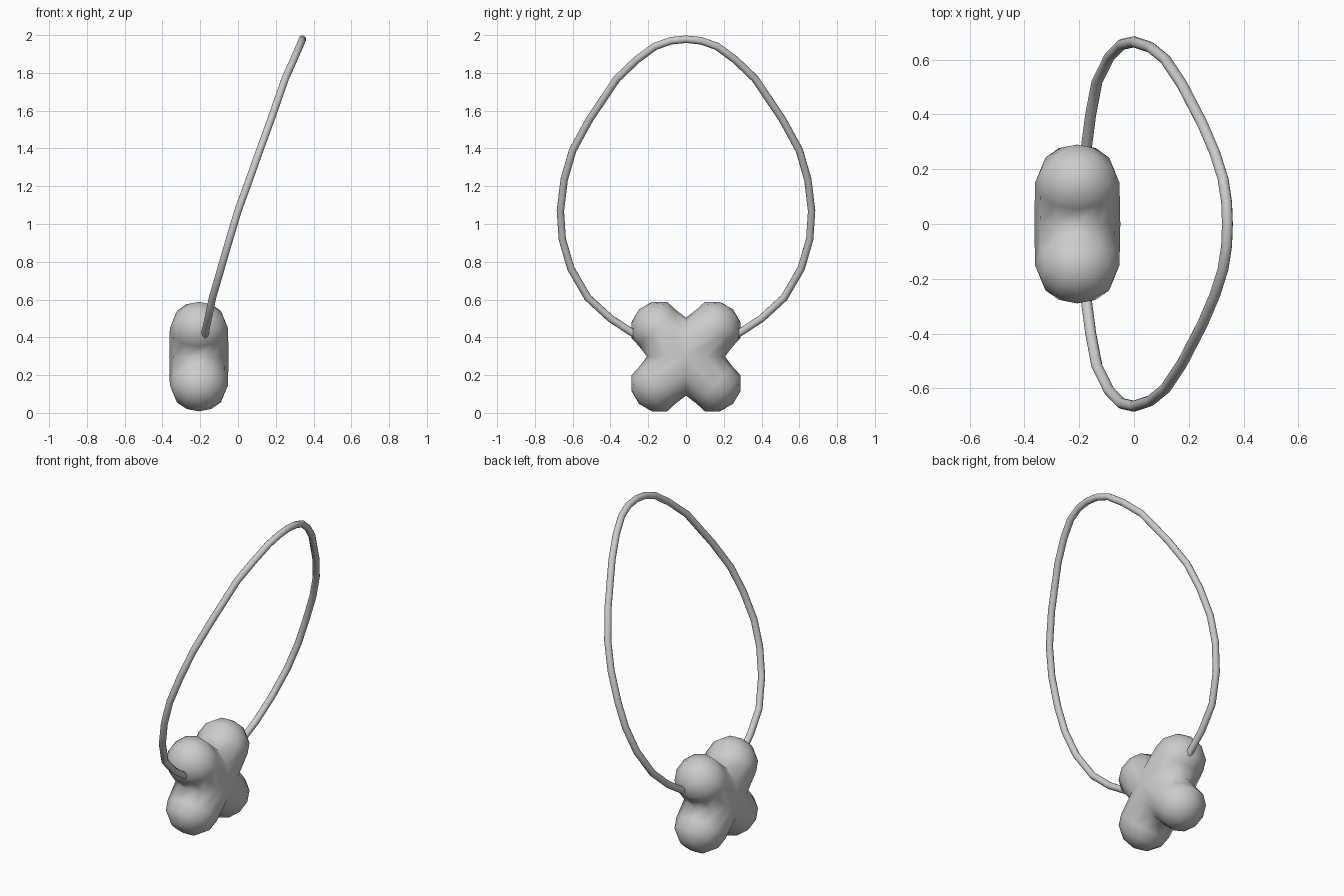
import bpy, bmesh, math
from mathutils import Vector

if "Cube" in bpy.data.objects:
    bpy.data.objects.remove(bpy.data.objects["Cube"])

CENTRE = Vector((-0.207, 0, 0.298))
SIDES = 12
R = 0.155          # arm radius
TIP = 0.198        # distance from centre to the rounded arm end


def add_arm(bm, sy, sz):
    """One rounded arm along a diagonal, mitred where it meets its neighbours."""
    d = Vector((0, sy, sz)).normalized()
    p = Vector((0, -sz, sy)).normalized()
    xax = Vector((1, 0, 0))
    rings = []
    # (distance along arm, in-plane radius, thickness radius); None = mitre
    a30, a60 = math.radians(30), math.radians(60)
    profile = [(None, 0.146, 0.157), (0.214, 0.137, 0.154),
               (TIP + R * math.cos(a60), R * math.sin(a60), R * math.sin(a60)),
               (TIP + R * math.cos(a30), R * math.sin(a30), R * math.sin(a30))]
    for s, rp, rx in profile:
        ring = []
        for i in range(SIDES):
            t = 2 * math.pi * i / SIDES
            u, v = rp * math.cos(t), rx * math.sin(t)
            along = abs(u) if s is None else s
            ring.append(bm.verts.new(CENTRE + d * along + p * u + xax * v))
        rings.append(ring)
    pole = bm.verts.new(CENTRE + d * (TIP + R))
    for i in range(SIDES):
        j = (i + 1) % SIDES
        for a, b in zip(rings, rings[1:]):
            bm.faces.new((a[i], a[j], b[j], b[i]))
        bm.faces.new((rings[-1][i], rings[-1][j], pole))


# Cross-shaped pendant
bm = bmesh.new()
for sy in (-1, 1):
    for sz in (-1, 1):
        add_arm(bm, sy, sz)
bmesh.ops.remove_doubles(bm, verts=bm.verts, dist=0.001)
bmesh.ops.recalc_face_normals(bm, faces=bm.faces)
mesh = bpy.data.meshes.new("cross_pendant")
bm.to_mesh(mesh)
bm.free()
mesh.shade_smooth()
bpy.context.collection.objects.link(bpy.data.objects.new("cross_pendant", mesh))

# Cord loop: half path from the pendant to the top, mirrored in y
half = [(-0.185, 0.18, 0.36), (-0.175, 0.27, 0.415), (-0.158, 0.40, 0.50),
        (-0.135, 0.52, 0.61), (-0.09, 0.61, 0.765), (-0.045, 0.655, 0.92),
        (0.0, 0.665, 1.07), (0.06, 0.645, 1.235), (0.115, 0.60, 1.39),
        (0.175, 0.51, 1.555), (0.25, 0.365, 1.77), (0.295, 0.26, 1.87),
        (0.325, 0.165, 1.94), (0.338, 0.08, 1.97)]
path = half + [(0.341, 0, 1.978)] + [(x, -y, z) for x, y, z in reversed(half)]
curve = bpy.data.curves.new("cord_loop", "CURVE")
curve.dimensions = "3D"
curve.bevel_depth = 0.02
curve.bevel_resolution = 4
curve.use_fill_caps = True
spline = curve.splines.new("POLY")
spline.points.add(len(path) - 1)
for pt, co in zip(spline.points, path):
    pt.co = (*co, 1)
cord = bpy.data.objects.new("cord_loop", curve)
bpy.context.collection.objects.link(cord)
bpy.context.view_layer.objects.active = cord
cord.select_set(True)
bpy.ops.object.convert(target="MESH")
bpy.ops.object.shade_smooth_by_angle(angle=math.radians(40))
